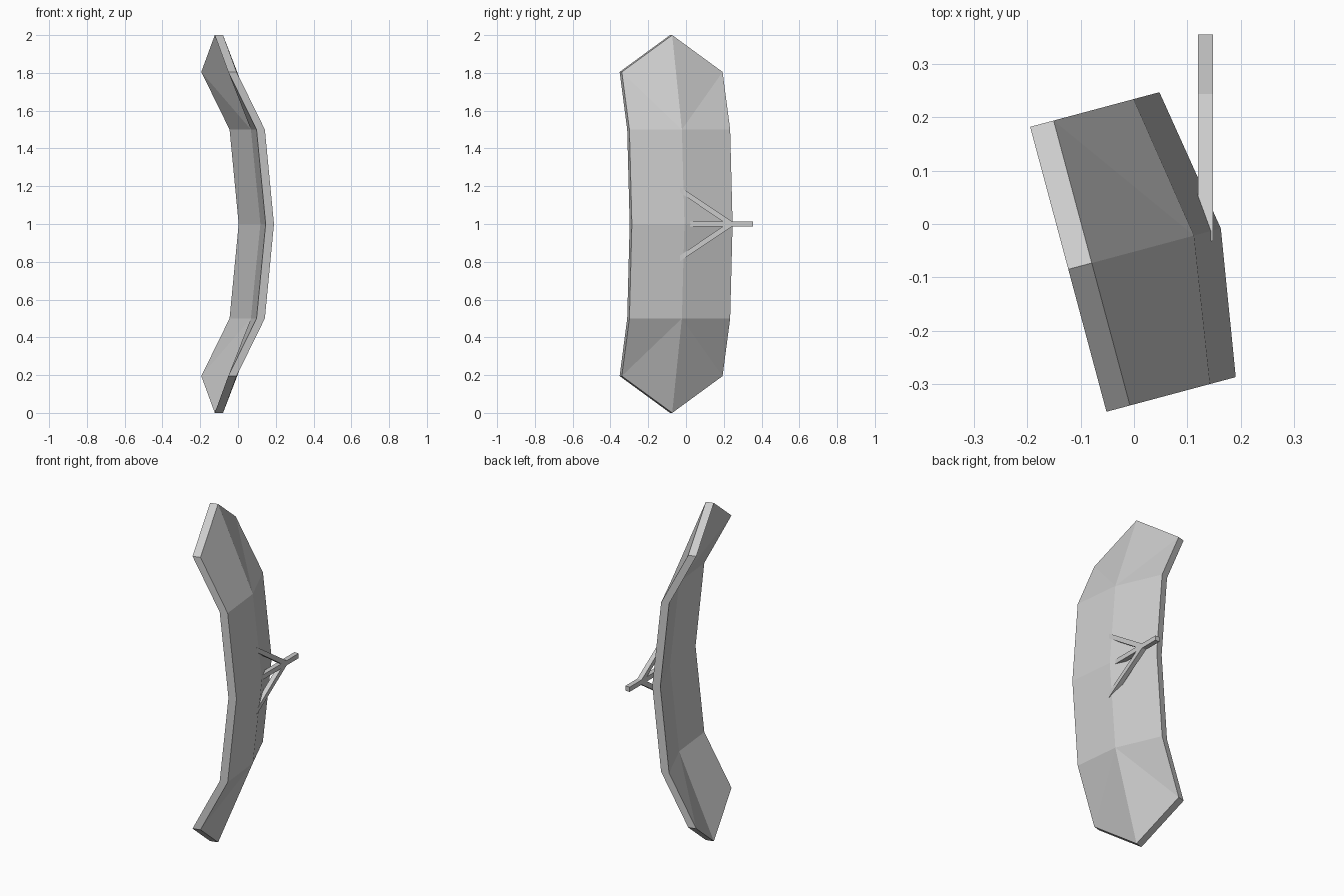
import bpy, bmesh, math
from mathutils import Vector

if "Cube" in bpy.data.objects:
    bpy.data.objects.remove(bpy.data.objects["Cube"])

U = Vector((math.cos(math.radians(15)), math.sin(math.radians(15)), 0))   # outward
V = Vector((-U.y, U.x, 0))                                               # across width
BASE = Vector((-0.079, -0.073, 1))                                       # outer tip, mid height
THICK = 0.0455


def finish(bm, name):
    bmesh.ops.recalc_face_normals(bm, faces=bm.faces)
    me = bpy.data.meshes.new(name)
    bm.to_mesh(me)
    bm.free()
    ob = bpy.data.objects.new(name, me)
    bpy.context.collection.objects.link(ob)
    return ob


# curved plate: rows of (bulge at edge, bulge at middle, height at edge, at middle)
half = [(0.205, 0.250, 0, 0), (0.155, 0.198, 0.5, 0.5), (0, 0, 0.805, 1.0)]
rows = [(a, b, -c, -d) for a, b, c, d in half[:0:-1]] + half
bm = bmesh.new()
grid = []
for edge, mid, ze, zm in rows:
    grid.append([bm.verts.new(BASE + U * u + V * w + Vector((0, 0, z)))
                 for u, w, z in ((edge, -0.276, ze), (mid, 0, zm), (edge, 0.276, ze))])
for r in range(4):
    for c in range(2):
        a, b, d, e = grid[r][c], grid[r][c + 1], grid[r + 1][c + 1], grid[r + 1][c]
        if r in (0, 3):
            # split twisted end panels from outer corner to the middle crease
            if (r == 0) == (c == 0):
                bm.faces.new((a, b, d))
                bm.faces.new((a, d, e))
            else:
                bm.faces.new((a, b, e))
                bm.faces.new((b, d, e))
        else:
            bm.faces.new((a, b, d, e))
# give the plate its thickness by a straight sweep inward
ext = bmesh.ops.extrude_face_region(bm, geom=bm.faces[:], use_keep_orig=True)
moved = [g for g in ext["geom"] if isinstance(g, bmesh.types.BMVert)]
bmesh.ops.translate(bm, verts=moved, vec=-U * THICK)
finish(bm, "curved_plate")

# three-pronged bracket: half profile in (y, z offset), mirrored about z = 1
prof = [(0.355, 0.014), (0.243, 0.014), (-0.032, 0.197), (-0.032, 0.167),
        (0.193, 0.014), (0.0, 0.014)]
prof += [(y, -z) for y, z in reversed(prof)]
bm = bmesh.new()
face = bm.faces.new([bm.verts.new((0.12, y, 1 + z)) for y, z in prof])
ext = bmesh.ops.extrude_face_region(bm, geom=[face], use_keep_orig=True)
moved = [g for g in ext["geom"] if isinstance(g, bmesh.types.BMVert)]
bmesh.ops.translate(bm, verts=moved, vec=(0.028, 0, 0))
finish(bm, "pronged_bracket")
